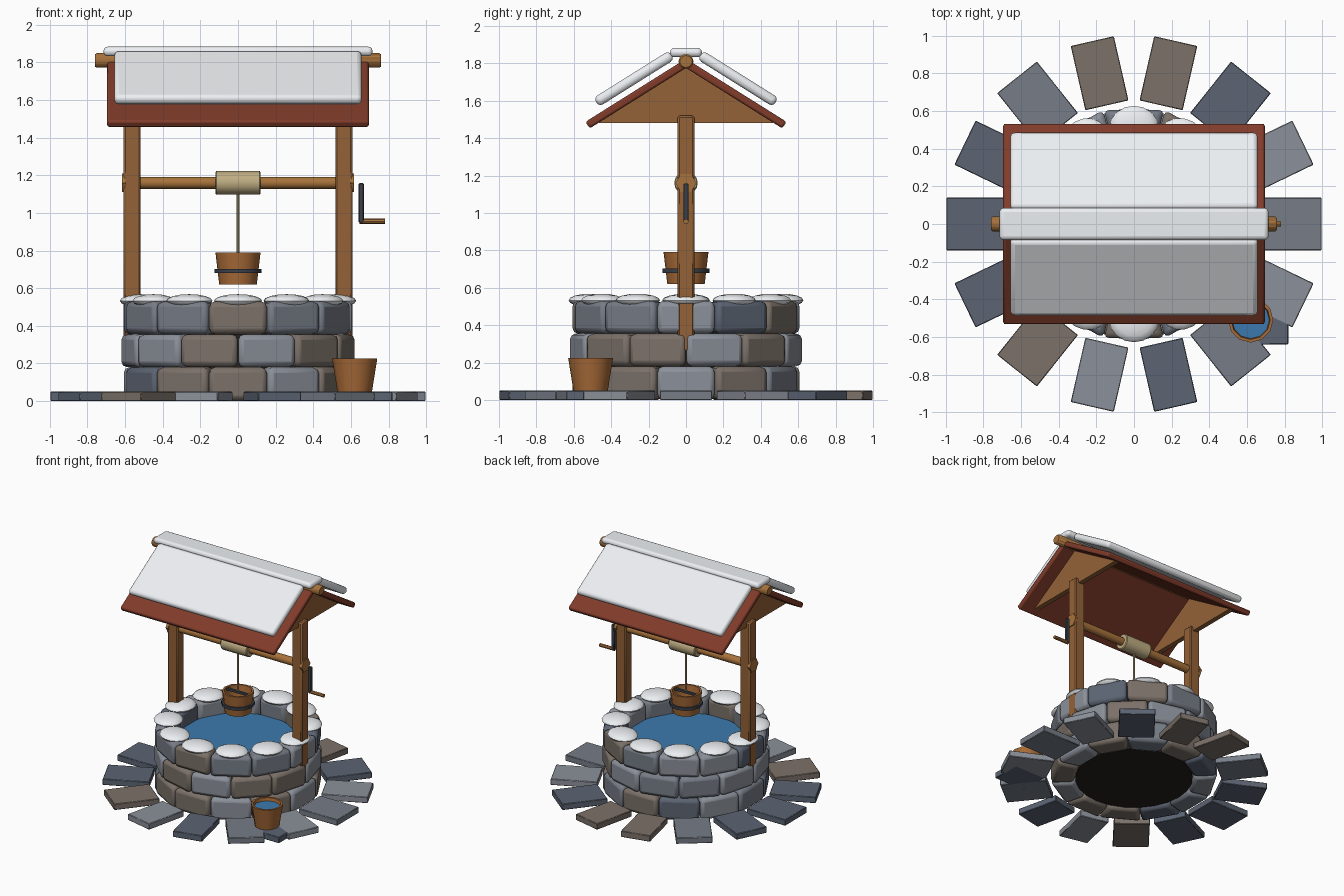
import bpy, bmesh, random
from math import sin, cos, tan, pi, radians, atan
from mathutils import Matrix, Vector

if "Cube" in bpy.data.objects:
    bpy.data.objects.remove(bpy.data.objects["Cube"])

random.seed(4)

def mat(name, r, g, b):
    m = bpy.data.materials.new(name)
    lin = [(c / 255) ** 2.2 for c in (r, g, b)]
    m.diffuse_color = (*lin, 1)
    m.use_nodes = True
    m.node_tree.nodes["Principled BSDF"].inputs["Base Color"].default_value = m.diffuse_color
    return m

STONES = [mat("stone_dark", 92, 100, 114), mat("stone_mid", 118, 124, 134),
          mat("stone_light", 138, 143, 152), mat("stone_brown", 122, 112, 104)]
WOOD = mat("wood", 146, 98, 58)
POLE = mat("pole_wood", 166, 114, 62)
PAIL = mat("pail_wood", 166, 106, 58)
ROOF = mat("roof_red", 128, 62, 46)
SNOW = mat("snow", 236, 239, 242)
ROPE = mat("rope", 190, 172, 130)
IRON = mat("iron", 62, 66, 74)
WATER = mat("water", 62, 120, 172)
DARK = mat("shaft_dark", 42, 36, 32)

def finish(name, bm, material, bevel=0, segs=1, smooth=True):
    bmesh.ops.recalc_face_normals(bm, faces=bm.faces)
    me = bpy.data.meshes.new(name)
    bm.to_mesh(me)
    bm.free()
    ob = bpy.data.objects.new(name, me)
    bpy.context.collection.objects.link(ob)
    me.materials.append(material)
    if bevel:
        mod = ob.modifiers.new("bevel", 'BEVEL')
        mod.width, mod.segments = bevel, segs
    if smooth:
        bpy.ops.object.select_all(action='DESELECT')
        ob.select_set(True)
        bpy.context.view_layer.objects.active = ob
        bpy.ops.object.shade_smooth_by_angle(angle=radians(35))
    return ob

def box(name, loc, size, material, rot=Matrix(), bevel=0, segs=1):
    bm = bmesh.new()
    bmesh.ops.create_cube(bm, size=1, matrix=Matrix.Translation(loc) @ rot @ Matrix.Diagonal((*size, 1)))
    return finish(name, bm, material, bevel, segs)

def rod(name, a, b, r, material, n=8, turn=0, bevel=0):
    a, b = Vector(a), Vector(b)
    q = (b - a).to_track_quat('Z', 'Y').to_matrix().to_4x4()
    bm = bmesh.new()
    bmesh.ops.create_cone(bm, cap_ends=True, segments=n, radius1=r, radius2=r, depth=(b - a).length,
                          matrix=Matrix.Translation((a + b) / 2) @ q @ Matrix.Rotation(turn, 4, 'Z'))
    return finish(name, bm, material, bevel)

def lathe(name, profile, loc, material, n=12):
    bm = bmesh.new()
    vs = [bm.verts.new((r, 0, z)) for r, z in profile]
    es = [bm.edges.new(p) for p in zip(vs, vs[1:])]
    bmesh.ops.spin(bm, geom=vs + es, cent=(0, 0, 0), axis=(0, 0, 1), angle=2 * pi, steps=n)
    bmesh.ops.remove_doubles(bm, verts=bm.verts, dist=1e-4)
    bmesh.ops.translate(bm, vec=loc, verts=bm.verts)
    return finish(name, bm, material)

def pail(name, loc, rb, rt, h):
    t = 0.016
    return lathe(name, [(0, 0), (rb, 0), (rt, h), (rt - t, h), (rb - t, 0.02), (0, 0.02)], loc, PAIL)

# Paving slabs in a ring
widths = [0.28, 0.26, 0.27, 0.235]
for i in range(14):
    k = min(i % 7, 7 - i % 7)
    rot = Matrix.Rotation(2 * pi * i / 14, 4, 'Z')
    box(f"paving_slab_{i}", rot @ Vector((0.822, 0, 0.025)), (0.35, widths[k], 0.05),
        random.choice(STONES), rot, 0.004)
box("bucket_slab", (0.68, -0.52, 0.025), (0.28, 0.24, 0.05), STONES[0], bevel=0.004)

# Three courses of wedge stones
def stone(name, ang, z0, z1, material):
    bm = bmesh.new()
    rot = Matrix.Rotation(ang, 4, 'Z')
    bmesh.ops.create_cube(bm, size=1)
    for v in bm.verts:
        r = 0.607 if v.co.x > 0 else 0.435
        w = r * tan(pi / 12) - 0.002
        v.co = rot @ Vector((r, w if v.co.y > 0 else -w, z1 if v.co.z > 0 else z0))
    finish(name, bm, material, 0.03, 2)

for c, (z0, z1) in enumerate([(0, 0.18), (0.18, 0.355), (0.355, 0.53)]):
    for i in range(12):
        ang = 2 * pi * (i + 0.5 * (c == 1)) / 12
        brown = c != 1 and i == 9
        stone(f"wall_stone_{c}_{i}", ang, z0, z1, STONES[3] if brown else random.choice(STONES[:3] * 2 + STONES[3:]))

# Snow caps on the top course
for i in range(12):
    bm = bmesh.new()
    s = random.uniform(0.95, 1.06)
    m = (Matrix.Rotation(2 * pi * i / 12, 4, 'Z') @ Matrix.Translation((0.518, 0, 0.533))
         @ Matrix.Diagonal((0.11, 0.122 * s, 0.035, 1)))
    bmesh.ops.create_uvsphere(bm, u_segments=16, v_segments=8, radius=1, matrix=m)
    finish(f"snow_cap_{i}", bm, SNOW)

# Shaft floor and water
rod("well_shaft", (0, 0, 0.02), (0, 0, 0.38), 0.44, DARK, 24)
rod("well_water", (0, 0, 0.38), (0, 0, 0.40), 0.445, WATER, 24)

# Posts, axle collars, gables and roof, mirrored
SL = atan(0.627)
for s, side in ((-1, "left"), (1, "right")):
    box(f"{side}_post", (s * 0.563, 0, 0.89), (0.092, 0.09, 1.26), WOOD, bevel=0.01)
    rod(f"{side}_axle_collar", (s * 0.595, 0, 1.16), (s * 0.617, 0, 1.16), 0.056, POLE, 6, pi / 2)
    bm = bmesh.new()
    tri = [bm.verts.new((s * 0.54, y, z)) for y, z in ((-0.47, 1.48), (0.47, 1.48), (0, 1.78))]
    f = bm.faces.new(tri)
    ext = bmesh.ops.extrude_face_region(bm, geom=[f])["geom"]
    bmesh.ops.translate(bm, vec=(s * 0.04, 0, 0), verts=[v for v in ext if isinstance(v, bmesh.types.BMVert)])
    finish(f"{side}_gable", bm, WOOD)
for s, side in ((-1, "front"), (1, "back")):
    rot = Matrix.Rotation(-s * SL, 4, 'X')
    down = Vector((0, s * cos(SL), -sin(SL)))
    up = Vector((0, s * sin(SL), cos(SL)))
    mid = Vector((0, 0, 1.775)) + down * 0.303 + up * 0.021
    box(f"{side}_roof_panel", mid, (1.39, 0.61, 0.042), ROOF, rot, 0.012, 2)
    box(f"{side}_roof_snow", (0, s * 0.278, 1.718), (1.315, 0.475, 0.056), SNOW, rot, 0.024, 3)
rod("ridge_pole", (-0.76, 0, 1.81), (0.76, 0, 1.81), 0.041, POLE, 10, bevel=0.008)
box("ridge_snow", (0, 0, 1.858), (1.43, 0.17, 0.05), SNOW, bevel=0.022, segs=3)

# Windlass with crank
rod("axle", (-0.61, 0, 1.16), (0.61, 0, 1.16), 0.032, POLE, 12)
rod("rope_drum", (-0.12, 0, 1.16), (0.12, 0, 1.16), 0.063, ROPE, 16, bevel=0.006)
box("crank_arm", (0.655, 0, 1.053), (0.028, 0.028, 0.21), IRON, bevel=0.004)
rod("crank_handle", (0.645, 0, 0.955), (0.78, 0, 0.955), 0.014, POLE, 8)

# Hanging bucket
rod("rope", (0, 0, 0.78), (0, 0, 1.11), 0.008, ROPE, 8)
pail("hanging_bucket", (0, 0, 0.62), 0.1, 0.12, 0.17)
lathe("bucket_band", [(0.106, 0.68), (0.125, 0.68), (0.125, 0.703), (0.106, 0.703)], (0, 0, 0), IRON)
box("bucket_bar", (0, 0, 0.778), (0.22, 0.018, 0.018), IRON)

# Ground bucket with water
pail("ground_bucket", (0.62, -0.51, 0.05), 0.092, 0.12, 0.175)
rod("bucket_water", (0.62, -0.51, 0.185), (0.62, -0.51, 0.2), 0.099, WATER, 12)
